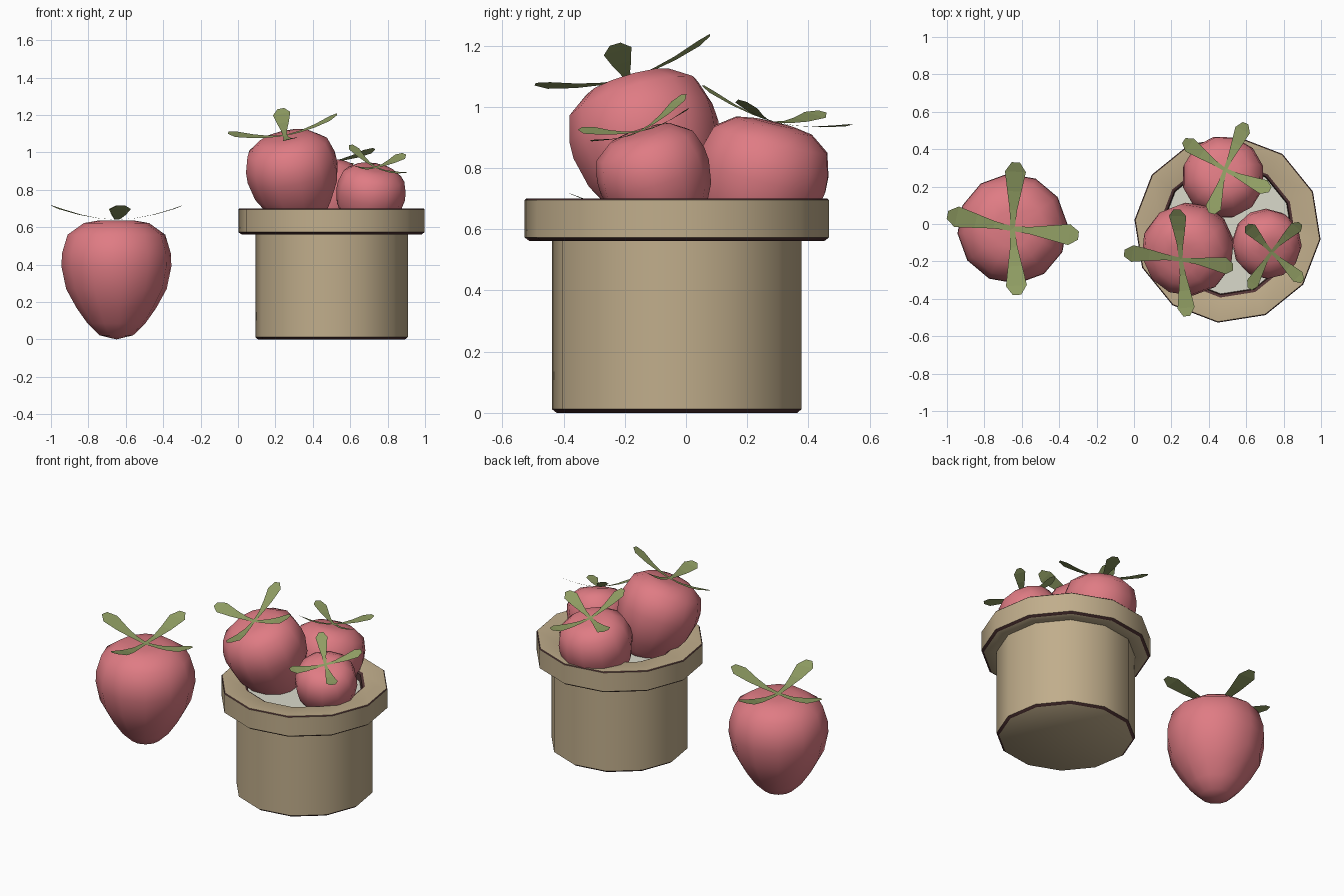
import bpy, math
from mathutils import Vector, Matrix

if "Cube" in bpy.data.objects:
    bpy.data.objects.remove(bpy.data.objects["Cube"])


def material(name, rgb):
    m = bpy.data.materials.new(name)
    m.diffuse_color = (*rgb, 1)
    m.use_nodes = True
    m.node_tree.nodes["Principled BSDF"].inputs["Base Color"].default_value = m.diffuse_color
    return m


RED = material("berry red", (0.74, 0.20, 0.23))
GREEN = material("leaf green", (0.28, 0.34, 0.125))
TAN = material("pot tan", (0.53, 0.42, 0.26))
DARK = material("edge brown", (0.085, 0.035, 0.035))
CREAM = material("cream filling", (0.70, 0.70, 0.60))


def make_object(name, verts, faces, mats, indices=None, smooth=None):
    me = bpy.data.meshes.new(name)
    me.from_pydata(verts, [], faces)
    for m in mats:
        me.materials.append(m)
    if indices:
        for p, i in zip(me.polygons, indices):
            p.material_index = i
    ob = bpy.data.objects.new(name, me)
    bpy.context.collection.objects.link(ob)
    if smooth:
        bpy.ops.object.select_all(action='DESELECT')
        ob.select_set(True)
        bpy.context.view_layer.objects.active = ob
        bpy.ops.object.shade_smooth_by_angle(angle=math.radians(smooth))
    return ob


def lathe(name, profile, mats, band_mats=None, sides=12, turn=0, smooth=40):
    """Turn (radius, z) points, listed bottom outside to top, round z."""
    verts, rings = [], []
    for r, z in profile:
        n = 1 if r == 0 else sides
        rings.append(range(len(verts), len(verts) + n))
        for k in range(n):
            a = math.radians(turn) + math.tau * k / sides
            verts.append((r * math.cos(a), r * math.sin(a), z))
    faces, idx = [], []
    for b, (lo, hi) in enumerate(zip(rings, rings[1:])):
        for k in range(sides):
            j = (k + 1) % sides
            if len(lo) == 1:
                f = (lo[0], hi[j], hi[k])
            elif len(hi) == 1:
                f = (lo[k], lo[j], hi[0])
            else:
                f = (lo[k], lo[j], hi[j], hi[k])
            faces.append(f)
            idx.append(band_mats[b] if band_mats else 0)
    return make_object(name, verts, faces, mats, idx, smooth)


# Pot with dark edge bands, wide rim and shallow filling
pot_profile = [(0, 0), (0.395, 0), (0.41, 0.012), (0.41, 0.565), (0.485, 0.562),
               (0.50, 0.573), (0.50, 0.695), (0.495, 0.70), (0.365, 0.70),
               (0.35, 0.692), (0.345, 0.65), (0, 0.65)]
pot_bands = [0, 1, 0, 0, 1, 0, 1, 0, 1, 1, 2]
pot = lathe("pot", pot_profile, [TAN, DARK, CREAM], pot_bands, turn=-6)
pot.location = (0.5, -0.03, 0)

BERRY = [(0, 0), (0.09, 0.022), (0.155, 0.085), (0.215, 0.17), (0.27, 0.27),
         (0.295, 0.39), (0.292, 0.46), (0.262, 0.56), (0.175, 0.622),
         (0.10, 0.635), (0, 0.637)]
LEAF = [(0.0, 0.012, 0.0), (0.10, 0.02, 0.008), (0.20, 0.038, 0.027),
        (0.305, 0.056, 0.057), (0.355, 0.022, 0.076)]  # along, half width, rise


def strawberry(name, top, up, scale, turn):
    """Berry with its leaf crown centred at top, axis along up."""
    tilt = Vector((0, 0, 1)).rotation_difference(Vector(up)).to_matrix().to_4x4()
    mat = (Matrix.Translation(top) @ tilt @ Matrix.Scale(scale, 4)
           @ Matrix.Rotation(math.radians(turn), 4, 'Z')
           @ Matrix.Translation((0, 0, -0.64)))
    body = lathe(name + "_body", BERRY, [RED], turn=5, smooth=60)
    body.matrix_world = mat
    # Four upturned leaves
    verts, faces = [], []
    for deg in (87, -6, -86, 168):
        c, s = math.cos(math.radians(deg)), math.sin(math.radians(deg))
        base = len(verts)
        for d, w, h in LEAF:
            for e in (-w, w):
                verts.append((d * c - e * s, d * s + e * c, 0.64 + h))
        for k in range(len(LEAF) - 1):
            i = base + 2 * k
            faces.append((i, i + 2, i + 3, i + 1))
    leaves = make_object(name + "_leaves", verts, faces, [GREEN])
    leaves.matrix_world = mat


strawberry("standing_berry", (-0.65, -0.025, 0.64), (0, 0, 1), 1.0, 0)
strawberry("front_berry", (0.25, -0.19, 1.09), (-0.21, -0.30, 1), 0.84, 3)
strawberry("back_berry", (0.487, 0.29, 0.95), (0.06, 0.24, 1), 0.75, -21)
strawberry("right_berry", (0.735, -0.15, 0.92), (0.18, -0.32, 1), 0.63, -37)
